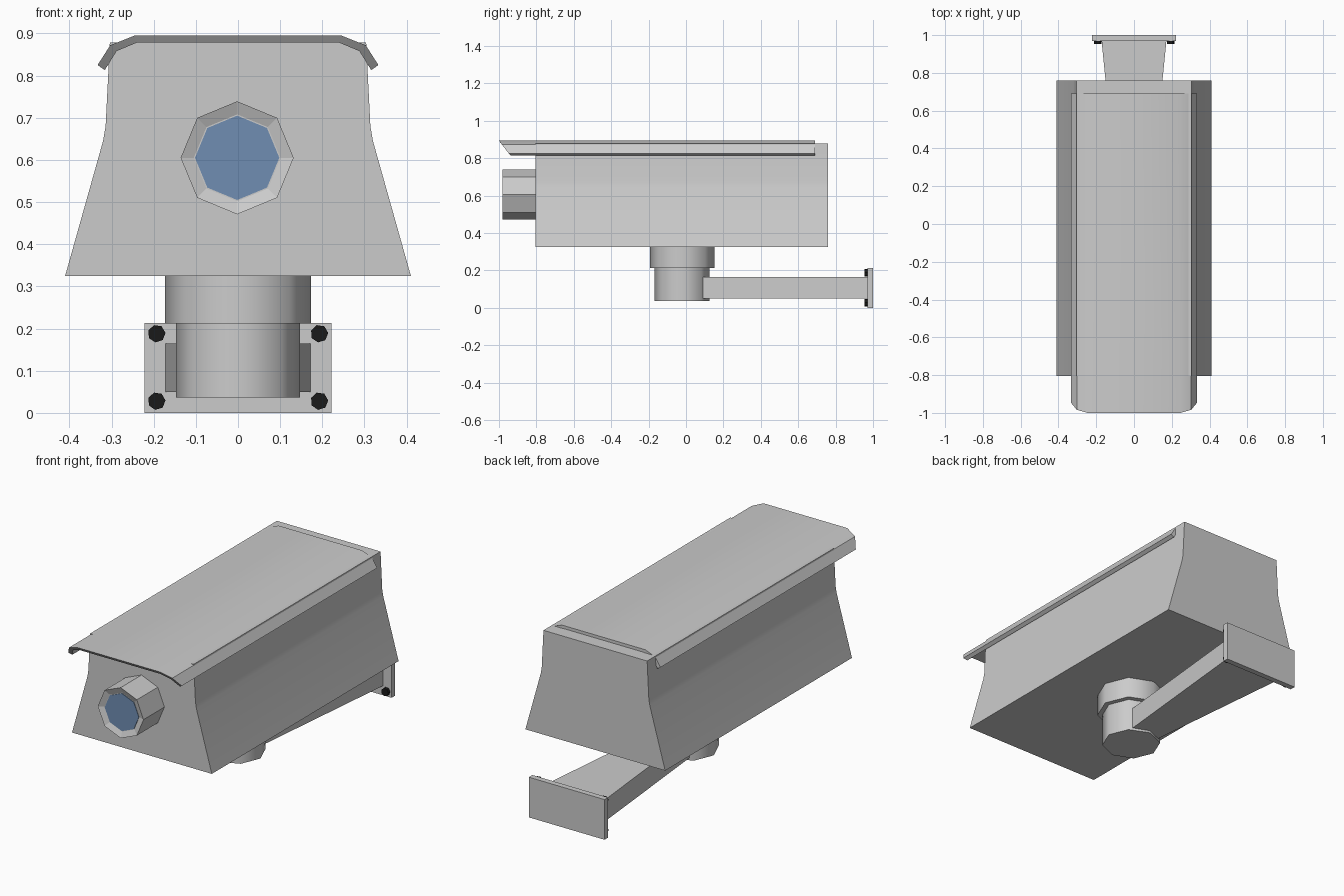
import bpy, bmesh, math
from mathutils import Matrix

if "Cube" in bpy.data.objects:
    bpy.data.objects.remove(bpy.data.objects["Cube"])


def finish(bm, name, color=None, smooth=None):
    bmesh.ops.recalc_face_normals(bm, faces=bm.faces)
    me = bpy.data.meshes.new(name)
    bm.to_mesh(me)
    bm.free()
    ob = bpy.data.objects.new(name, me)
    bpy.context.collection.objects.link(ob)
    if color:
        mat = bpy.data.materials.new(name + "_colour")
        mat.diffuse_color = color
        mat.use_nodes = True
        mat.node_tree.nodes["Principled BSDF"].inputs["Base Color"].default_value = mat.diffuse_color
        me.materials.append(mat)
    if smooth:
        bpy.ops.object.select_all(action='DESELECT')
        ob.select_set(True)
        bpy.context.view_layer.objects.active = ob
        bpy.ops.object.shade_smooth_by_angle(angle=math.radians(smooth))
    return ob


def loft(sections):
    """Skin rings of equal length; caps are quads between paired points."""
    bm = bmesh.new()
    rings = [[bm.verts.new(p) for p in s] for s in sections]
    n = len(rings[0])
    for a, b in zip(rings, rings[1:]):
        for i in range(n):
            j = (i + 1) % n
            bm.faces.new((a[i], a[j], b[j], b[i]))
    for r in (rings[0], rings[-1]):
        for i in range(n // 2 - 1):
            bm.faces.new((r[i], r[i + 1], r[n - 2 - i], r[n - 1 - i]))
    return bm


def mirrored(half):
    return half + [(-x, z) for x, z in reversed(half)]


def cylinder(name, r, sides, loc, depth, along_y=False, turn=0, **kw):
    bm = bmesh.new()
    m = Matrix.Translation(loc)
    if along_y:
        m = m @ Matrix.Rotation(math.pi / 2, 4, 'X')
    m = m @ Matrix.Rotation(turn, 4, 'Z')
    bmesh.ops.create_cone(bm, cap_ends=True, segments=sides, radius1=r,
                          radius2=r, depth=depth, matrix=m)
    return finish(bm, name, **kw)


def rect(y, hx, z0, z1):
    return [(hx, y, z0), (hx, y, z1), (-hx, y, z1), (-hx, y, z0)]


# Housing: flared cross-section with rounded outer edges
profile = mirrored([(0.41, 0.325), (0.32, 0.645), (0.314, 0.68), (0.304, 0.878)])
bm = loft([[(x, y, z) for x, z in profile] for y in (-0.805, 0.76)])
sharp = [e for e in bm.edges if e.calc_face_angle(0) > math.radians(35)]
bmesh.ops.bevel(bm, geom=sharp, offset=0.058, segments=3, profile=0.5,
                affect='EDGES', clamp_overlap=True)
finish(bm, "housing", smooth=40)

# Sun shield: thin bent sheet with a raked front edge
outer = [(0.333, 0.825), (0.303, 0.872), (0.245, 0.895)]
inner = [(0.316, 0.813), (0.288, 0.858), (0.238, 0.879)]
sheet = mirrored(outer) + list(reversed(mirrored(inner)))
rake = lambda z: -1.0 + max(0, 0.893 - z) * 0.78
bm = loft([[(x, rake(z), z) for x, z in sheet], [(x, 0.69, z) for x, z in sheet]])
finish(bm, "sun_shield", smooth=35)

# Lens barrel: octagon with a shallow recess
bm = bmesh.new()
bmesh.ops.create_cone(bm, cap_ends=True, segments=8, radius1=0.134, radius2=0.134,
                      depth=0.2, matrix=Matrix.Translation((-0.002, -0.88, 0.605))
                      @ Matrix.Rotation(math.pi / 2, 4, 'X'))
front = min(bm.faces, key=lambda f: f.calc_center_median().y)
bmesh.ops.inset_region(bm, faces=[front], thickness=0.031, depth=-0.012)
finish(bm, "lens_barrel")
cylinder("lens_glass", 0.1, 8, (-0.002, -0.966, 0.605), 0.01, True,
         color=(0.16, 0.27, 0.45, 1))

# Swivel mount
cylinder("mount_collar", 0.173, 8, (0, -0.02, 0.275), 0.125, smooth=50)
cylinder("mount_pivot", 0.147, 8, (0, -0.022, 0.126), 0.178, smooth=50)

# Tapered arm and wall plate
finish(loft([rect(0.07, 0.082, 0.05, 0.165), rect(0.975, 0.172, 0.05, 0.165)]), "wall_arm")
finish(loft([rect(0.97, 0.222, 0, 0.213), rect(1.0, 0.222, 0, 0.213)]), "wall_plate")

# Plate bolts
for i, (x, z) in enumerate([(s * 0.193, z) for s in (-1, 1) for z in (0.028, 0.188)]):
    cylinder(f"plate_bolt_{i + 1}", 0.021, 7, (x, 0.964, z), 0.02, True, turn=0.3,
             color=(0.01, 0.01, 0.01, 1))
